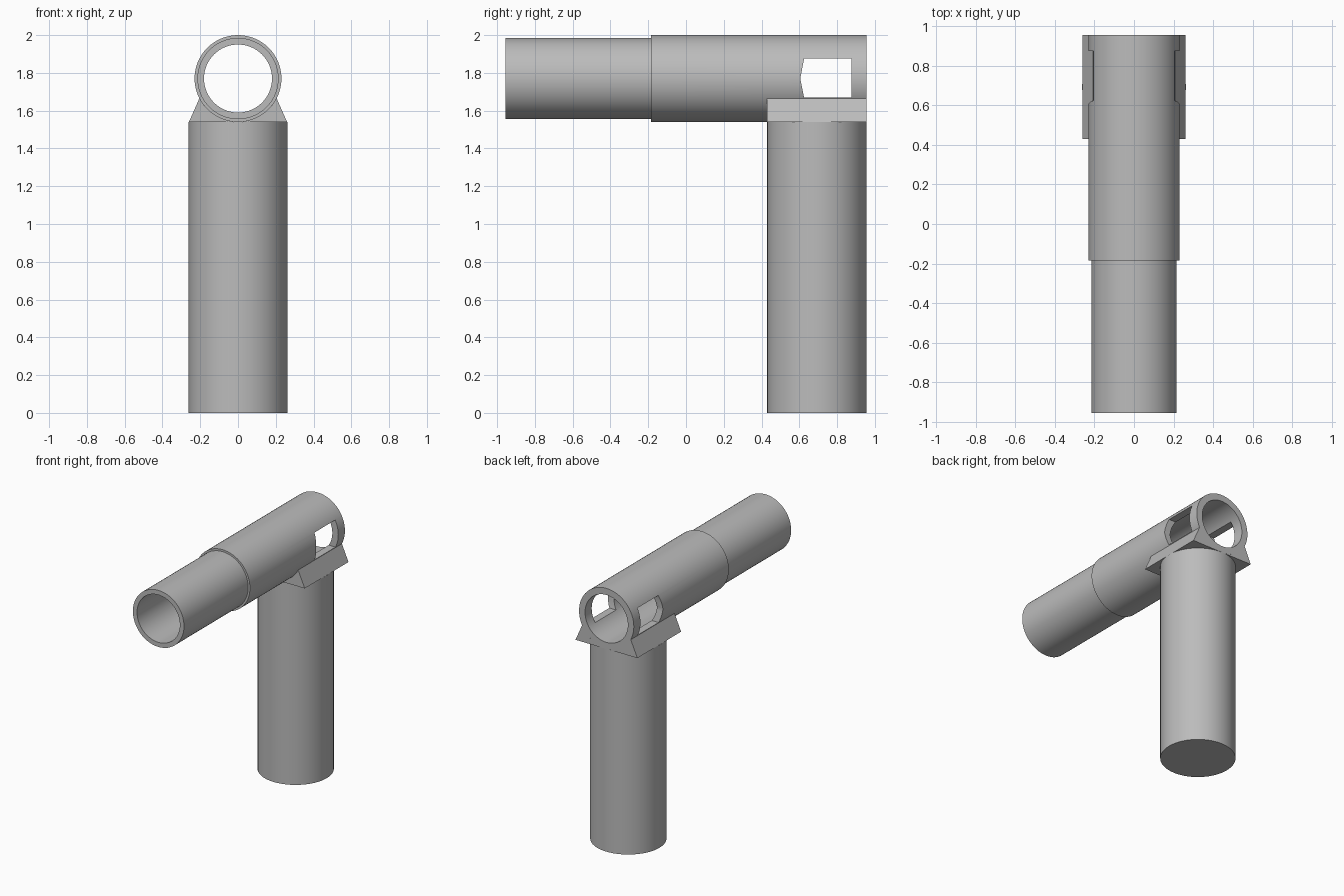
import bpy
import math

if "Cube" in bpy.data.objects:
    bpy.data.objects.remove(bpy.data.objects["Cube"], do_unlink=True)

grey = bpy.data.materials.new("plain grey")
grey.use_nodes = True
grey.diffuse_color = (0.5, 0.5, 0.5, 1)
grey.node_tree.nodes["Principled BSDF"].inputs["Base Color"].default_value = (0.5, 0.5, 0.5, 1)

SEGMENTS = 64
AXIS_Z = 1.77
BACK = 0.955
OUTER = 0.23


def make_object(name, verts, faces):
    mesh = bpy.data.meshes.new(name)
    mesh.from_pydata(verts, [], faces)
    mesh.materials.append(grey)
    obj = bpy.data.objects.new(name, mesh)
    bpy.context.collection.objects.link(obj)
    return obj


def prism(name, outline, start, end, place):
    """Extrude a closed 2D outline between two depths."""
    n = len(outline)
    verts = [place(u, v, d) for d in (start, end) for u, v in outline]
    faces = [list(range(n))[::-1], list(range(n, 2 * n))]
    faces += [[i, (i + 1) % n, n + (i + 1) % n, n + i] for i in range(n)]
    return make_object(name, verts, faces)


def lathe_ring(name, profile):
    """Spin a closed (radius, y) profile about the tube axis."""
    verts, faces, n = [], [], len(profile)
    for s in range(SEGMENTS):
        a = math.tau * s / SEGMENTS
        verts += [(r * math.sin(a), y, AXIS_Z + r * math.cos(a)) for r, y in profile]
        t = (s + 1) % SEGMENTS
        for i in range(n):
            j = (i + 1) % n
            faces.append([s * n + i, s * n + j, t * n + j, t * n + i])
    return make_object(name, verts, faces)


def fix_normals(obj):
    bpy.ops.object.select_all(action="DESELECT")
    obj.select_set(True)
    bpy.context.view_layer.objects.active = obj
    bpy.ops.object.mode_set(mode="EDIT")
    bpy.ops.mesh.select_all(action="SELECT")
    bpy.ops.mesh.normals_make_consistent(inside=False)
    bpy.ops.object.mode_set(mode="OBJECT")


# Stepped hollow tube
tube = lathe_ring("stepped_tube", [
    (0.18, -BACK), (0.215, -BACK), (0.215, -0.185),
    (OUTER, -0.185), (OUTER, BACK), (0.18, BACK)])
fix_normals(tube)

# Side windows cut straight through both walls
window = prism("window_cutter",
               [(0.625, 1.67), (0.875, 1.67), (0.875, 1.875), (0.625, 1.875), (0.605, AXIS_Z)],
               -0.5, 0.5, lambda y, z, x: (x, y, z))
fix_normals(window)
cut = tube.modifiers.new("window_cut", "BOOLEAN")
cut.operation = "DIFFERENCE"
cut.solver = "EXACT"
cut.object = window
bpy.ops.object.select_all(action="DESELECT")
tube.select_set(True)
bpy.context.view_layer.objects.active = tube
bpy.ops.object.modifier_apply(modifier=cut.name)
bpy.data.objects.remove(window, do_unlink=True)

# Saddle: sloped cheeks hugging the underside of the tube
half_angle = math.acos(0.105 / OUTER)
cradle = []
for i in range(25):
    a = half_angle * (1 - i / 12)
    cradle.append((OUTER * math.sin(a), AXIS_Z - OUTER * math.cos(a)))
saddle = prism("saddle", [(-0.26, 1.54), (0.26, 1.54)] + [(x, z - 0.0005) if z < 1.545 else (x, z) for x, z in cradle],
               0.43, BACK, lambda x, z, y: (x, y, z))
fix_normals(saddle)

# Upright post
bpy.ops.mesh.primitive_cylinder_add(vertices=SEGMENTS, radius=0.2625, depth=1.54,
                                    location=(0, 0.6925, 0.77))
post = bpy.context.object
post.name = "upright_post"
post.data.materials.append(grey)

for obj in (tube, post):
    bpy.ops.object.select_all(action="DESELECT")
    obj.select_set(True)
    bpy.context.view_layer.objects.active = obj
    bpy.ops.object.shade_smooth_by_angle(angle=math.radians(30))
